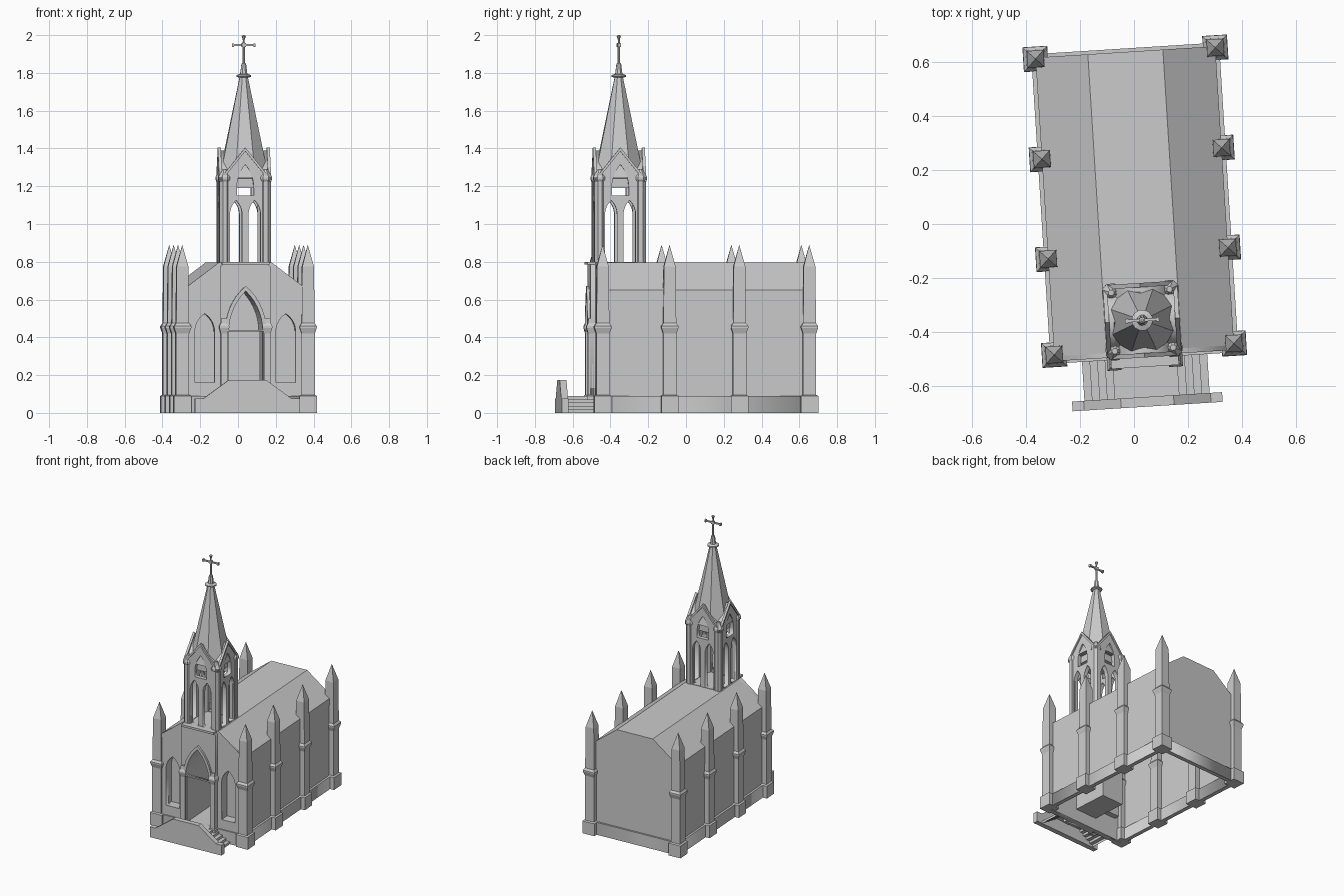
import bpy, bmesh, math
from mathutils import Matrix

if "Cube" in bpy.data.objects:
    bpy.data.objects.remove(bpy.data.objects["Cube"])

# whole building is turned slightly about z
M = Matrix.Rotation(math.radians(3.6), 4, 'Z') @ Matrix.Translation((0.008, 0, 0))
TC = -0.357            # tower centre along the nave


def add(name, me, mat=None):
    me.transform(M @ (mat or Matrix()))
    ob = bpy.data.objects.new(name, me)
    bpy.context.collection.objects.link(ob)
    return ob


def from_bm(name, bm, mat=None):
    bmesh.ops.remove_doubles(bm, verts=bm.verts, dist=1e-5)
    bmesh.ops.recalc_face_normals(bm, faces=bm.faces)
    me = bpy.data.meshes.new(name)
    bm.to_mesh(me)
    bm.free()
    return add(name, me, mat)


def box(name, x0, x1, y0, y1, z0, z1):
    bm = bmesh.new()
    bmesh.ops.create_cube(bm, size=1)
    for v in bm.verts:
        v.co.x = x0 + (v.co.x + .5) * (x1 - x0)
        v.co.y = y0 + (v.co.y + .5) * (y1 - y0)
        v.co.z = z0 + (v.co.z + .5) * (z1 - z0)
    return from_bm(name, bm)


def prism(name, pts, y0, y1, front=True, back=True, closed=True, mat=None):
    """Extrude an x-z profile along y."""
    bm = bmesh.new()
    a = [bm.verts.new((x, y0, z)) for x, z in pts]
    b = [bm.verts.new((x, y1, z)) for x, z in pts]
    n = len(pts)
    for i in range(n if closed else n - 1):
        j = (i + 1) % n
        bm.faces.new((a[i], a[j], b[j], b[i]))
    if front:
        bm.faces.new(a)
    if back:
        bm.faces.new(b)
    return from_bm(name, bm, mat)


def stack(name, levels, sides, x, y):
    """Stacked regular sections: (half width, height)."""
    bm = bmesh.new()
    k = 1 / math.cos(math.pi / sides)
    rings = [[bm.verts.new((x + r * k * math.cos((i + .5) * math.tau / sides),
                            y + r * k * math.sin((i + .5) * math.tau / sides), z))
              for i in range(sides)] for r, z in levels]
    for a, b in zip(rings, rings[1:]):
        for i in range(sides):
            j = (i + 1) % sides
            bm.faces.new((a[i], a[j], b[j], b[i]))
    bm.faces.new(rings[0])
    if levels[-1][0] > 0:
        bm.faces.new(rings[-1])
    return from_bm(name, bm)


def plate(name, outlines, thick, mat):
    """Flat sheet with holes, drawn in x-y, thickness centred on z = 0."""
    cu = bpy.data.curves.new(name, 'CURVE')
    cu.dimensions, cu.fill_mode, cu.extrude = '2D', 'BOTH', thick / 2
    for pts in outlines:
        s = cu.splines.new('POLY')
        s.points.add(len(pts) - 1)
        for p, (x, y) in zip(s.points, pts):
            p.co = (x, y, 0, 1)
        s.use_cyclic_u = True
    tmp = bpy.data.objects.new(name + "_curve", cu)
    bpy.context.collection.objects.link(tmp)
    dg = bpy.context.evaluated_depsgraph_get()
    me = bpy.data.meshes.new_from_object(tmp.evaluated_get(dg))
    bpy.data.objects.remove(tmp)
    return add(name, me, mat)


def upright(y, x=0):
    return Matrix.Translation((x, y, 0)) @ Matrix.Rotation(math.pi / 2, 4, 'X')


def arch(cx, a, z0, spring, apex, n=7):
    """Pointed arch outline."""
    h = apex - spring
    R = (a * a + h * h) / (2 * a)
    t = math.asin(h / R) if R > a else math.pi / 2
    right = [(a - R + R * math.cos(t * i / n), spring + R * math.sin(t * i / n)) for i in range(n + 1)]
    left = [(-x, z) for x, z in reversed(right[:-1])]
    return [(cx + x, z) for x, z in [(a, z0)] + right + left + [(-a, z0)]]


def rect(x0, x1, y0, y1):
    return [(x0, y0), (x1, y0), (x1, y1), (x0, y1)]


# nave shell, open underneath
gable = [(-.333, 0), (-.333, .65), (-.139, .797), (.139, .797), (.333, .65), (.333, 0)]
prism("nave_walls_and_roof", gable, -.47, .637, front=False, closed=False)
plate("plinth", [rect(-.348, .348, -.497, .65), rect(-.318, .318, -.467, .62)], .09,
      Matrix.Translation((0, 0, .045)))

# facade with portal and niches
door = arch(0, .09, .09, .43, .645)
niches = [arch(s * .215, .052, .16, .43, .525) for s in (-1, 1)]
plate("facade", [gable, door] + niches, .03, upright(-.473))
plate("portal_bay", [[(-.132, 0), (-.132, .775), (-.115, .79), (.115, .79), (.132, .775), (.132, 0)], door],
      .03, upright(-.5))
prism("portal_recess", door, -.51, -.2, front=False)
for pts in niches:
    prism("niche_recess", pts, -.485, -.42, front=False)
plate("portal_hood", [arch(0, .108, .44, .44, .672), arch(0, .09, .43, .43, .645)], .02, upright(-.52))
box("bay_cornice", -.125, .125, -.53, -.47, .785, .8)
for s in (-1, 1):
    stack("portal_pilaster", [(.024, 0), (.024, .09), (.018, .095), (.018, .42), (.026, .45),
                              (.026, .46), (.018, .475), (.016, .5)], 4, s * .114, -.51)

# buttresses with pinnacles
levels = [(.046, 0), (.046, .09), (.035, .095), (.035, .42), (.045, .45), (.045, .46),
          (.034, .475), (.031, .775), (0, .89)]
for s in (-1, 1):
    for y in (-.464, -.109, .261, .632):
        stack("buttress", levels, 4, s * .333, y)

# double stair and parapet
half = []
for i in range(5):
    x = .232 - i * .028
    half += [(x, i * .018), (x, (i + 1) * .018)]
steps = half + [(-x, z) for x, z in reversed(half)]
prism("stairs", steps, -.645, -.49, closed=False)
prism("stair_parapet", [(-.278, 0), (-.278, .075), (-.235, .075), (-.098, .175), (.098, .175),
                        (.235, .075), (.278, .075), (.278, 0)], -.677, -.641)

# bell tower: four pierced gable walls
wall = [(-.118, .79), (.118, .79), (.118, 1.24), (0, 1.39), (-.118, 1.24)]
holes = [arch(s * .049, .032, .80, 1.05, 1.125) for s in (-1, 1)]
holes.append(arch(0, .045, 1.15, 1.19, 1.315))
coping = [(-.13, 1.225), (0, 1.385), (.13, 1.225), (.13, 1.245), (0, 1.405), (-.13, 1.245)]
for k in range(4):
    turn = Matrix.Translation((0, TC, 0)) @ Matrix.Rotation(k * math.pi / 2, 4, 'Z')
    plate("belfry_wall", [wall] + holes, .03, turn @ upright(-.115))
    prism("gable_coping", coping, -.138, -.122, mat=turn)
    prism("gable_roof", [(-.118, 1.24), (0, 1.39), (.118, 1.24)], -.105, 0, mat=turn)
    x, y = [(-1, -1), (1, -1), (1, 1), (-1, 1)][k]
    stack("belfry_pier", [(.028, .79), (.028, 1.225), (.034, 1.235), (.034, 1.25), (.01, 1.29)],
          8, x * .108, TC + y * .108)
box("belfry_ceiling", -.103, .103, TC - .103, TC + .103, 1.19, 1.24)

# spire, collar and cross
stack("spire", [(.13, 1.245), (.1, 1.39), (.02, 1.785), (.012, 1.85), (0, 1.855)], 8, 0, TC)
stack("spire_collar", [(.025, 1.775), (.038, 1.78), (.038, 1.788), (.02, 1.795)], 12, 0, TC)
stack("cross_post", [(.007, 1.84), (.005, 1.975), (.011, 1.995), (.004, 2.0)], 8, 0, TC)
box("cross_arm", -.056, .056, TC - .005, TC + .005, 1.942, 1.952)
for s in (-1, 1):
    box("cross_arm_end", s * .058 - .005, s * .058 + .005, TC - .009, TC + .009, 1.938, 1.956)
box("cross_centre", -.011, .011, TC - .009, TC + .009, 1.937, 1.957)
